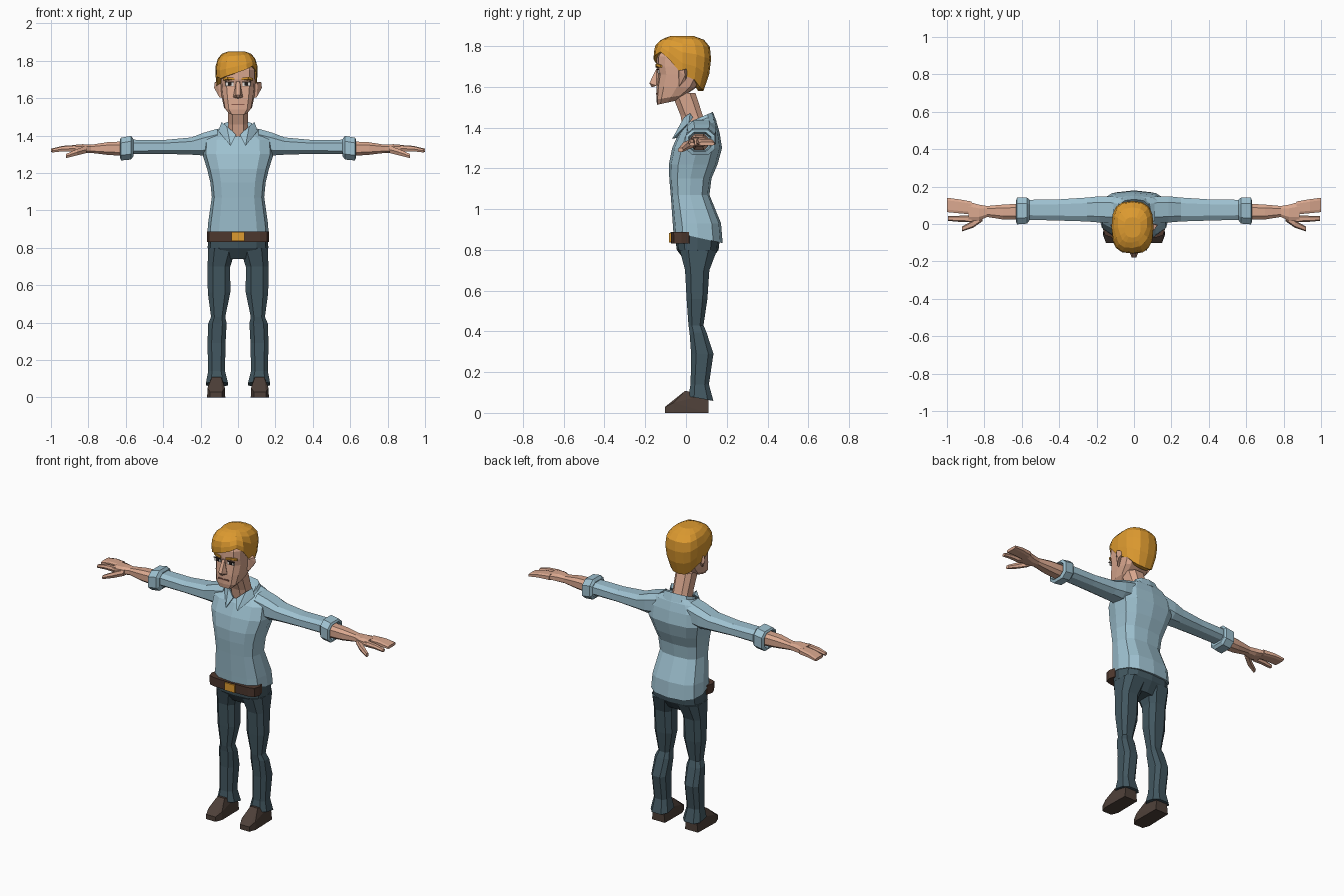
import bpy, bmesh, math


def material(name, r, g, b):
    m = bpy.data.materials.new(name)
    m.diffuse_color = [((c / 255 + 0.055) / 1.055) ** 2.4 for c in (r, g, b)] + [1]
    return m


SHIRT = material("shirt_blue", 158, 193, 208)
PANTS = material("trouser_slate", 66, 87, 96)
SKIN = material("skin", 218, 168, 143)
HAIR = material("hair_orange", 222, 155, 48)
BELT = material("belt_brown", 78, 56, 46)
SHOE = material("shoe_brown", 78, 64, 57)
WHITE = material("eye_white", 225, 220, 215)
DARK = material("pupil_dark", 35, 28, 26)
LIP = material("lip_brown", 140, 92, 78)


def finish(name, bm, mat, mirror=False):
    bmesh.ops.recalc_face_normals(bm, faces=bm.faces)
    me = bpy.data.meshes.new(name)
    bm.to_mesh(me)
    bm.free()
    me.materials.append(mat)
    ob = bpy.data.objects.new(name, me)
    bpy.context.collection.objects.link(ob)
    if mirror:
        ob.modifiers.new("mirror", 'MIRROR').use_mirror_merge = False
    return ob


def spow(v, p):
    return math.copysign(abs(v) ** p, v)


def skin_rings(name, rings, mat, mirror=False, bottom=True, top=True):
    """Join point rings with quads and cap the ends."""
    bm = bmesh.new()
    vs = [[bm.verts.new(p) for p in r] for r in rings]
    n = len(vs[0])
    for a, b in zip(vs, vs[1:]):
        for i in range(n):
            j = (i + 1) % n
            bm.faces.new((a[i], a[j], b[j], b[i]))
    if bottom:
        bm.faces.new(vs[0])
    if top:
        bm.faces.new(vs[-1])
    return finish(name, bm, mat, mirror)


def loft(name, mat, rows, n=12, axis='z', mirror=False, p=0.7, top=True):
    """Each row: position, low and high of first axis, low and high of second, tilt."""
    rings = []
    for row in rows:
        pos, u0, u1, v0, v1 = row[:5]
        tilt = row[5] if len(row) > 5 else 0
        ring = []
        for i in range(n):
            a = 2 * math.pi * (i + (0.5 if n == 8 else 0)) / n
            cu, cv = spow(math.cos(a), p), spow(math.sin(a), p)
            u = (u0 + u1) / 2 + cu * (u1 - u0) / 2
            v = (v0 + v1) / 2 + cv * (v1 - v0) / 2
            w = pos + tilt * cv
            ring.append((u, v, w) if axis == 'z' else (w, u, v))
        rings.append(ring)
    return skin_rings(name, rings, mat, mirror, top=top)


def hull(name, mat, pts, mirror=False):
    bm = bmesh.new()
    for q in pts:
        bm.verts.new(q)
    bmesh.ops.convex_hull(bm, input=bm.verts)
    bmesh.ops.dissolve_limit(bm, angle_limit=0.02, verts=bm.verts, edges=bm.edges)
    return finish(name, bm, mat, mirror)


def box(name, mat, x0, x1, y0, y1, z0, z1, mirror=False):
    return hull(name, mat, [(x, y, z) for x in (x0, x1) for y in (y0, y1) for z in (z0, z1)], mirror)


# Shirt body, hem lower at the back
loft("shirt_body", SHIRT, [
    (0.86, -.165, .165, -.062, .18, -.027), (0.93, -.16, .16, -.065, .172),
    (1.07, -.14, .14, -.075, .115), (1.15, -.148, .148, -.082, .125),
    (1.22, -.165, .165, -.084, .155), (1.30, -.19, .19, -.068, .177),
    (1.375, -.185, .185, -.035, .165), (1.412, -.15, .15, -.015, .15, .015),
    (1.435, -.085, .085, .0, .13, .025)])

# Collar stand and front flaps
loft("collar", SHIRT, [
    (1.405, -.105, .105, -.022, .15, .025), (1.447, -.082, .082, -.008, .132, .03),
    (1.425, -.062, .062, .005, .115, .03)], top=False)
hull("collar_flap", SHIRT, [
    (.01, -.035, 1.405), (.06, -.01, 1.45), (.088, .02, 1.472), (.105, .015, 1.425),
    (.04, -.068, 1.345), (.015, -.02, 1.40), (.08, .035, 1.45), (.04, -.045, 1.35)], True)

# Sleeves and rolled cuffs
loft("sleeve", SHIRT, [
    (.11, .0, .15, 1.30, 1.44), (.185, .004, .152, 1.29, 1.418), (.25, .01, .145, 1.295, 1.392),
    (.40, .015, .135, 1.30, 1.378), (.58, .02, .132, 1.298, 1.38)], 8, 'x', True)
loft("sleeve_cuff", SHIRT, [
    (.56, .015, .135, 1.285, 1.385), (.572, -.002, .145, 1.268, 1.402),
    (.625, -.006, .146, 1.263, 1.392), (.632, .01, .125, 1.28, 1.38),
    (.61, .015, .12, 1.285, 1.372)], 8, 'x', True)

# Forearm, palm, fingers and thumb
loft("forearm", SKIN, [
    (.59, .02, .112, 1.287, 1.372), (.70, .022, .106, 1.295, 1.366), (.785, .036, .098, 1.306, 1.352),
    (.83, .015, .106, 1.305, 1.355), (.885, .01, .122, 1.314, 1.35)], 8, 'x', True)
loft("fingers", SKIN, [
    (.87, .05, .122, 1.313, 1.35), (.94, .056, .134, 1.316, 1.345), (1.0, .062, .142, 1.312, 1.33)],
    8, 'x', True, 0.5)
loft("index_finger", SKIN, [
    (.87, .01, .045, 1.313, 1.348), (.94, .012, .044, 1.314, 1.342), (.995, .017, .042, 1.308, 1.328)],
    6, 'x', True)
loft("thumb", SKIN, [
    (.81, .015, .06, 1.305, 1.345), (.86, -.02, .02, 1.292, 1.33), (.92, -.04, -.014, 1.278, 1.302)],
    6, 'x', True)

# Trousers
loft("trouser_hips", PANTS, [
    (.74, -.09, .09, .0, .115), (.80, -.162, .162, -.045, .16), (.87, -.16, .16, -.055, .168)])
loft("trouser_leg", PANTS, [
    (.07, .05, .175, .008, .138, -.012), (.14, .067, .162, .02, .115), (.29, .064, .166, .022, .138),
    (.395, .058, .162, .015, .103), (.43, .066, .146, .01, .088), (.56, .038, .165, .0, .108),
    (.70, .038, .166, -.008, .118), (.80, .005, .164, -.036, .158)], 8, mirror=True)

# Belt and buckle
loft("belt", BELT, [(.832, -.167, .167, -.074, .03), (.888, -.167, .167, -.076, .03)], p=0.5)
box("buckle", HAIR, -.035, .035, -.084, -.07, .836, .884)

# Shoes
hull("shoe", SHOE, [
    (.07, .11, 0), (.16, .11, 0), (.068, -.06, 0), (.165, -.06, 0), (.085, -.102, 0), (.15, -.102, 0),
    (.085, -.102, .03), (.15, -.102, .03), (.07, -.06, .05), (.163, -.06, .05),
    (.09, -.005, .108), (.14, -.005, .108), (.08, .11, .09), (.15, .11, .09)], True)

# Neck and head
loft("neck", SKIN, [
    (1.39, -.058, .058, -.018, .11), (1.46, -.055, .055, -.03, .085), (1.57, -.058, .058, -.075, .05)], 8)
loft("head", SKIN, [
    (1.522, -.05, .05, -.142, -.05, .01), (1.55, -.075, .075, -.146, .0, .012),
    (1.60, -.086, .086, -.144, .055), (1.66, -.093, .093, -.136, .09),
    (1.70, -.095, .095, -.146, .10), (1.75, -.095, .095, -.144, .10), (1.80, -.08, .08, -.115, .08)],
    p=0.62)
hull("nose", SKIN, [
    (-.009, -.145, 1.69), (.009, -.145, 1.69), (-.012, -.18, 1.618), (.012, -.18, 1.618),
    (-.026, -.145, 1.605), (.026, -.145, 1.605), (0, -.168, 1.598), (0, -.12, 1.65)])
hull("ear", SKIN, [
    (.08, -.035, 1.60), (.08, -.04, 1.68), (.10, -.03, 1.605), (.128, -.005, 1.655),
    (.124, -.008, 1.685), (.105, -.035, 1.68), (.08, .01, 1.69), (.115, .0, 1.635)], True)

# Eyes, brows and mouth
box("eye", WHITE, .024, .066, -.1385, -.130, 1.666, 1.684, True)
box("pupil", DARK, .036, .054, -.1405, -.132, 1.667, 1.684, True)
box("upper_eyelid", DARK, .022, .07, -.1415, -.133, 1.683, 1.688, True)
hull("eyebrow", HAIR, [
    (x, y + d, z + h) for x, y, z in ((.018, -.15, 1.696), (.055, -.147, 1.702), (.08, -.126, 1.695))
    for d in (0, .009) for h in (0, .012)], True)
box("mouth", LIP, -.036, .036, -.1475, -.139, 1.562, 1.569)

# Hair cap with a fringe swept to one side
N = 16
edge = [1.66, 1.635, 1.60, 1.585, 1.58, 1.585, 1.60, 1.635,
        1.66, 1.715, 1.705, 1.718, 1.735, 1.755, 1.772, 1.74]
profile = [(1.57, .70), (1.66, .92), (1.75, 1.0), (1.80, .94), (1.835, .72), (1.85, .38)]


def hair_radius(z):
    for (z0, r0), (z1, r1) in zip(profile, profile[1:]):
        if z <= z1:
            return r0 + (r1 - r0) * (z - z0) / (z1 - z0)
    return profile[-1][1]


def hair_ring(t, scale=1):
    ring = []
    for i, e in enumerate(edge):
        a = 2 * math.pi * i / N
        z = e + (1.85 - e) * t
        r = hair_radius(z) * scale
        ring.append((-.008 + .115 * r * spow(math.cos(a), .75),
                     -.018 + .143 * r * spow(math.sin(a), .75), z))
    return ring


skin_rings("hair", [hair_ring(0, .75)] + [hair_ring(t) for t in (0, .3, .58, .8, .93, 1)],
           HAIR, bottom=False)
